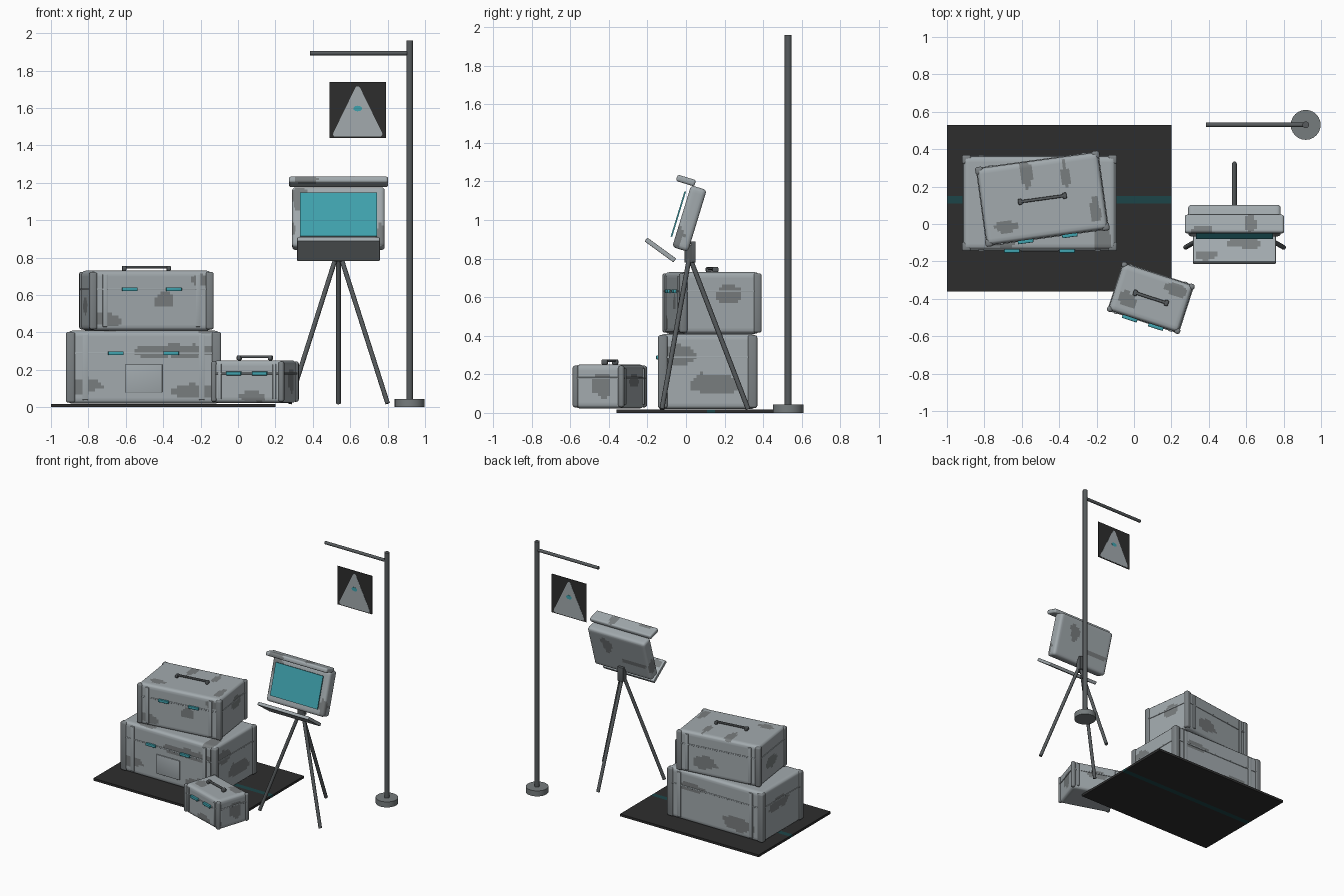
import bpy, bmesh, math
from mathutils import Matrix, Vector, noise


def material(name, rgb):
    m = bpy.data.materials.new(name)
    m.diffuse_color = (*rgb, 1)
    return m


LIGHT = material("light grey paint", (0.36, 0.40, 0.42))
WORN = material("worn grey", (0.19, 0.205, 0.21))
TRIM = material("trim grey", (0.20, 0.22, 0.23))
STEEL = material("dark steel", (0.095, 0.105, 0.11))
BASE = material("stand base grey", (0.18, 0.20, 0.205))
BLACK = material("black cloth", (0.027, 0.027, 0.027))
TEAL = material("teal", (0.05, 0.36, 0.42))
DARK_TEAL = material("dark teal", (0.012, 0.06, 0.065))


def finish(bm, name, matrix, mats):
    bmesh.ops.recalc_face_normals(bm, faces=bm.faces)
    me = bpy.data.meshes.new(name)
    bm.to_mesh(me)
    bm.free()
    for m in mats:
        me.materials.append(m)
    ob = bpy.data.objects.new(name, me)
    bpy.context.collection.objects.link(ob)
    ob.matrix_world = matrix
    bpy.ops.object.select_all(action='DESELECT')
    ob.select_set(True)
    bpy.context.view_layer.objects.active = ob
    bpy.ops.object.shade_smooth_by_angle(angle=math.radians(32))
    return ob


def box(name, size, loc, mat, parent=Matrix(), bevel=0.0, patches=None, cell=0.016):
    """Bevelled box; optional worn patches are coloured by distance to ellipsoids."""
    bm = bmesh.new()
    bmesh.ops.create_cube(bm, size=1, matrix=Matrix.Diagonal((*size, 1)))
    if bevel:
        bmesh.ops.bevel(bm, geom=bm.edges[:], offset=bevel, segments=3, profile=0.5, affect='EDGES')
    if patches:
        for a in range(3):
            n = int(size[a] / cell)
            no = Vector((0, 0, 0))
            no[a] = 1
            for i in range(1, n):
                bmesh.ops.bisect_plane(bm, geom=bm.verts[:] + bm.edges[:] + bm.faces[:],
                                       plane_co=no * (size[a] * (i / n - 0.5)), plane_no=no)
        for f in bm.faces:
            c = f.calc_center_median()
            wob = 0.5 * noise.noise(c * 14)
            for x, y, z, rx, ry, rz in patches:
                d = Vector(((c.x - x) / rx, (c.y - y) / ry, (c.z - z) / rz)).length
                if d + wob < 1:
                    f.material_index = 1
    return finish(bm, name, parent @ Matrix.Translation(loc), [mat, WORN])


def rod(name, a, b, r, mat, sides=16, parent=Matrix()):
    a, b = Vector(a), Vector(b)
    bm = bmesh.new()
    bmesh.ops.create_cone(bm, cap_ends=True, segments=sides, radius1=r, radius2=r, depth=(b - a).length)
    rot = (b - a).to_track_quat('Z', 'Y').to_matrix().to_4x4()
    return finish(bm, name, parent @ Matrix.Translation((a + b) / 2) @ rot, [mat])


def plate(name, pts, y, thick, mat):
    """Thin upright plate from an outline in x and z."""
    bm = bmesh.new()
    f = bm.faces.new([bm.verts.new((x, y - thick / 2, z)) for x, z in pts])
    ext = bmesh.ops.extrude_face_region(bm, geom=[f])
    bmesh.ops.translate(bm, vec=(0, thick, 0), verts=[v for v in ext['geom'] if isinstance(v, bmesh.types.BMVert)])
    return finish(bm, name, Matrix(), [mat])


def crate(name, size, centre, angle, patches, handle):
    w, d, h = size
    M = Matrix.Translation(centre) @ Matrix.Rotation(math.radians(angle), 4, 'Z')
    e = 0.008
    box(name + "_body", (w - 2 * e, d - 2 * e, h), (0, 0, 0), LIGHT, M, 0.025, patches)
    # lid rim
    seam = 0.19 * h
    box(name + "_lid_rim", (w - e, d - e, 0.009), (0, 0, seam), LIGHT, M, 0.002)
    p = 0.115 * h + 0.005
    for sx in (-1, 1):
        for sy in (-1, 1):
            # corner posts and straps
            box(name + "_corner_post", (p, p, h - 0.012),
                (sx * (w - p) / 2, sy * (d - p) / 2, 0), TRIM, M, 0.012)
            box(name + "_strap", (0.08 * h, 0.012, h - 0.04),
                (sx * w * 0.375, sy * (d / 2 - 0.007), 0), LIGHT, M, 0.003)
        # front latches
        box(name + "_latch", (0.083, 0.018, 0.02), (sx * w * 0.178, -d / 2, seam), TEAL, M, 0.003)
    # top carry handle
    if handle:
        z = h / 2 + 0.019
        box(name + "_handle", (handle, 0.016, 0.014), (0, 0, z), STEEL, M, 0.005)
        for sx in (-1, 1):
            box(name + "_handle_foot", (0.022, 0.032, 0.026), (sx * handle / 2, 0, z - 0.006), STEEL, M, 0.006)
    return M


# ground mat with a coloured stripe
for nm, y0, y1, m in (("mat_front", -0.36, 0.11, BLACK), ("mat_stripe", 0.11, 0.15, DARK_TEAL),
                      ("mat_back", 0.15, 0.53, BLACK)):
    box(nm, (1.2, y1 - y0, 0.018), (-0.4, (y0 + y1) / 2, 0.009), m)

# stacked crates
M = crate("large_crate", (0.83, 0.515, 0.39), (-0.505, 0.112, 0.214), 0, [
    (-0.33, -0.25, -0.10, 0.10, 0.05, 0.04), (0.15, -0.25, 0.085, 0.21, 0.05, 0.035),
    (-0.02, -0.25, -0.09, 0.09, 0.05, 0.05), (0.28, -0.25, -0.13, 0.12, 0.05, 0.04),
    (0.41, 0.02, -0.06, 0.05, 0.13, 0.05), (0.41, -0.15, 0.09, 0.05, 0.08, 0.05),
    (0.2, 0.25, 0.08, 0.12, 0.05, 0.04), (-0.2, 0.25, -0.1, 0.13, 0.05, 0.05),
    (-0.41, 0.05, 0.05, 0.05, 0.11, 0.05), (-0.2, -0.2, 0.195, 0.08, 0.05, 0.03),
    (0.34, -0.2, 0.195, 0.05, 0.1, 0.03)], 0)
box("large_crate_plate", (0.2, 0.008, 0.15), (0, -0.254, -0.06), LIGHT, M, 0.002)
crate("middle_crate", (0.67, 0.43, 0.32), (-0.49, 0.135, 0.57), 7.8, [
    (0.07, -0.21, 0.01, 0.06, 0.04, 0.045), (0.27, -0.21, 0.11, 0.06, 0.04, 0.03),
    (-0.25, -0.21, -0.1, 0.07, 0.04, 0.04), (-0.07, 0.14, 0.16, 0.035, 0.07, 0.03),
    (0.14, 0.09, 0.16, 0.03, 0.09, 0.03), (0.27, -0.1, 0.16, 0.03, 0.06, 0.03),
    (-0.2, -0.12, 0.16, 0.08, 0.03, 0.03), (0.33, 0.05, 0.05, 0.03, 0.07, 0.05),
    (0.1, 0.21, -0.06, 0.1, 0.04, 0.05), (-0.33, 0.02, -0.03, 0.03, 0.1, 0.04)], 0.24)
crate("small_crate", (0.41, 0.28, 0.228), (0.09, -0.395, 0.137), -18, [
    (0.11, 0.08, 0.11, 0.06, 0.035, 0.03), (-0.12, -0.05, 0.11, 0.04, 0.04, 0.03),
    (0.02, -0.14, -0.08, 0.08, 0.03, 0.03), (0.2, 0.02, 0.0, 0.03, 0.06, 0.06),
    (-0.2, 0.0, 0.02, 0.03, 0.035, 0.07), (0.0, 0.14, 0.03, 0.07, 0.03, 0.04)], 0.175)

# screen unit, leaning back
T = Matrix.Translation((0.537, 0.018, 1.008)) @ Matrix.Rotation(math.radians(-17), 4, 'X')
box("screen_case", (0.495, 0.085, 0.335), (0, 0, 0), LIGHT, T, 0.018, [
    (-0.2, -0.04, 0.1, 0.04, 0.03, 0.06), (0.23, -0.04, -0.1, 0.03, 0.04, 0.06),
    (0.1, 0.04, 0.06, 0.04, 0.03, 0.06), (-0.12, 0.04, -0.05, 0.12, 0.03, 0.02),
    (-0.245, 0.0, -0.06, 0.03, 0.04, 0.06)])
box("screen_glass", (0.41, 0.008, 0.245), (0, -0.062, 0.005), TEAL, T)
box("screen_hood", (0.53, 0.1, 0.034), (0, -0.075, 0.183), LIGHT, T, 0.011, [
    (0.08, 0.0, 0.017, 0.03, 0.04, 0.03), (-0.17, -0.04, 0.0, 0.07, 0.03, 0.03)])

# sloping tray
K = Matrix.Translation((0.537, -0.133, 0.845)) @ Matrix.Rotation(math.radians(-36), 4, 'X')
box("control_tray", (0.442, 0.185, 0.024), (0, 0, 0), LIGHT, K, 0.004, [
    (0.06, 0.03, 0.012, 0.09, 0.035, 0.01), (-0.14, -0.05, 0.012, 0.06, 0.03, 0.01)])

# tripod
rod("tripod_hub", (0.537, 0.018, 0.78), (0.537, 0.018, 0.87), 0.027, STEEL)
box("tripod_bracket", (0.05, 0.025, 0.11), (0.537, 0.037, 0.835), STEEL, bevel=0.004)
for nm, x, y in (("left", 0.275, -0.125), ("right", 0.80, -0.125), ("back", 0.537, 0.322)):
    rod("tripod_leg_" + nm, (0.537 + (x - 0.537) * 0.04, 0.018, 0.81), (x, y, 0.02), 0.0125, STEEL)

# sign post
rod("post_base", (0.918, 0.53, 0), (0.918, 0.53, 0.043), 0.08, BASE, 24)
rod("post_pole", (0.918, 0.53, 0.03), (0.918, 0.53, 1.96), 0.018, STEEL)
rod("post_arm", (0.385, 0.53, 1.893), (0.918, 0.53, 1.893), 0.012, STEEL)

# hanging cloth with a rounded triangle and an oval spot, seen on both sides
plate("cloth", [(0.49, 1.44), (0.79, 1.44), (0.79, 1.74), (0.49, 1.74)], 0.53, 0.004, BLACK)
tri = [(cx + 0.014 * math.cos(a), cz + 0.014 * math.sin(a))
       for cx, cz, a0 in ((0.522, 1.46, 150), (0.758, 1.46, 270), (0.64, 1.702, 30))
       for a in [math.radians(a0 + k * 30) for k in range(5)]]
plate("cloth_triangle", tri, 0.53, 0.007, LIGHT)
plate("cloth_spot", [(0.64 + 0.024 * math.cos(k * math.pi / 8), 1.597 + 0.015 * math.sin(k * math.pi / 8))
                     for k in range(16)], 0.53, 0.0095, TEAL)
